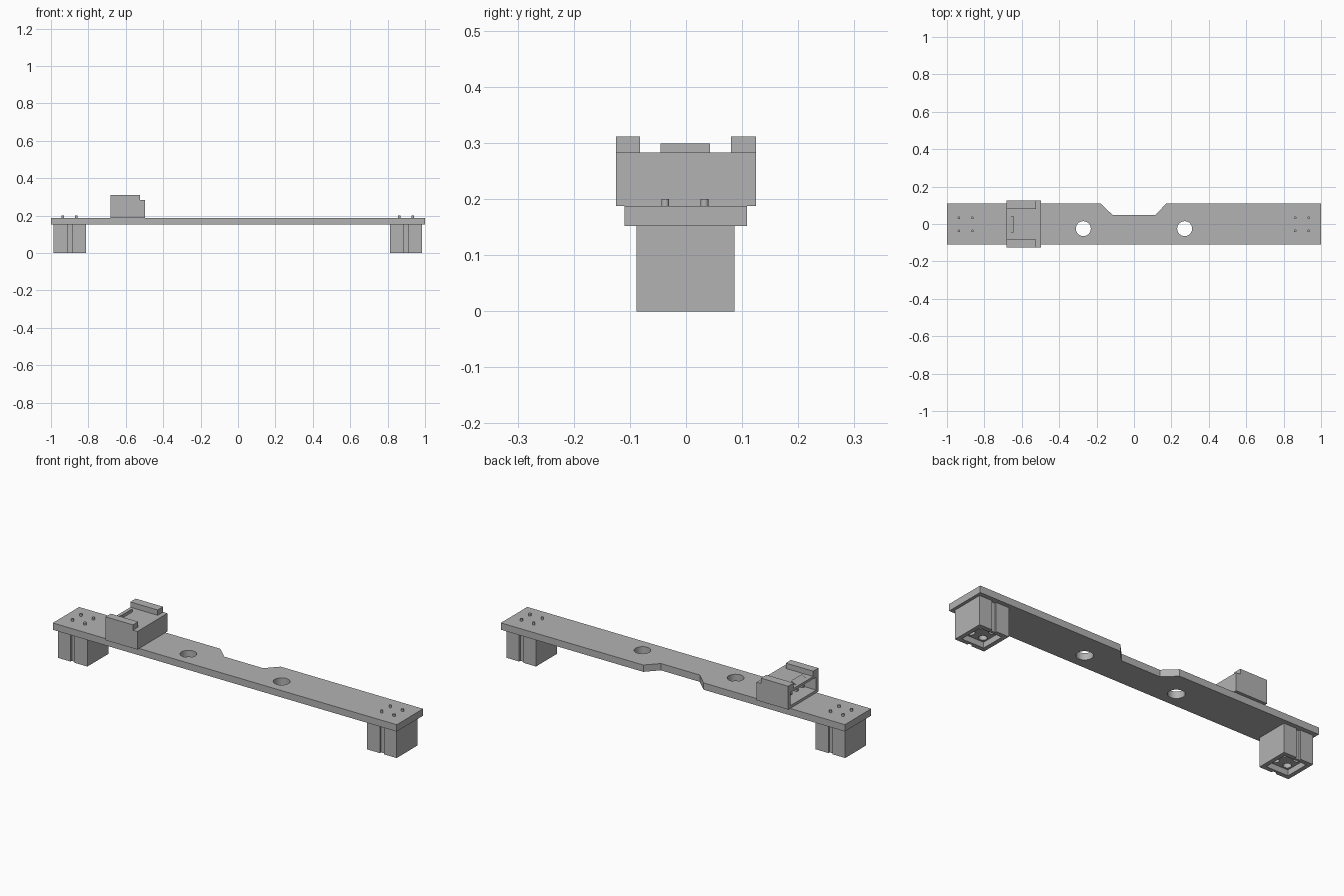
import bpy
import bmesh
from mathutils import Matrix, Vector

cube = bpy.data.objects.get("Cube")
if cube:
    bpy.data.objects.remove(cube, do_unlink=True)

grey = bpy.data.materials.new("plain grey")
grey.use_nodes = True
grey.diffuse_color = (0.45, 0.45, 0.45, 1)
grey.node_tree.nodes["Principled BSDF"].inputs["Base Color"].default_value = (0.45, 0.45, 0.45, 1)


def finish(name, bm):
    bmesh.ops.recalc_face_normals(bm, faces=bm.faces)
    mesh = bpy.data.meshes.new(name)
    bm.to_mesh(mesh)
    bm.free()
    mesh.materials.append(grey)
    obj = bpy.data.objects.new(name, mesh)
    bpy.context.collection.objects.link(obj)
    return obj


def prism(name, outline, low, high, axis="z"):
    """Extrude an outline: (x, y) along z, or (x, z) along y."""
    bm = bmesh.new()
    place = (lambda a, b: (a, b, low)) if axis == "z" else (lambda a, b: (a, low, b))
    face = bm.faces.new([bm.verts.new(place(a, b)) for a, b in outline])
    ext = bmesh.ops.extrude_face_region(bm, geom=[face])
    move = Vector((0, 0, high - low)) if axis == "z" else Vector((0, high - low, 0))
    bmesh.ops.translate(bm, vec=move, verts=[v for v in ext["geom"] if isinstance(v, bmesh.types.BMVert)])
    return finish(name, bm)


def box(name, x, y, z):
    return prism(name, [(x[0], y[0]), (x[1], y[0]), (x[1], y[1]), (x[0], y[1])], z[0], z[1])


def cylinder(name, x, y, z, radius, sides=24):
    bm = bmesh.new()
    bmesh.ops.create_cone(bm, cap_ends=True, segments=sides, radius1=radius, radius2=radius,
                          depth=z[1] - z[0], matrix=Matrix.Translation((x, y, (z[0] + z[1]) / 2)))
    return finish(name, bm)


def cut(obj, cutter):
    """Subtract a cutter, apply the result and drop the cutter."""
    mod = obj.modifiers.new("cut", "BOOLEAN")
    mod.operation, mod.solver, mod.object = "DIFFERENCE", "EXACT", cutter
    bpy.ops.object.select_all(action="DESELECT")
    bpy.context.view_layer.objects.active = obj
    obj.select_set(True)
    bpy.ops.object.modifier_apply(modifier=mod.name)
    bpy.data.objects.remove(cutter, do_unlink=True)


def smooth(obj):
    bpy.ops.object.select_all(action="DESELECT")
    bpy.context.view_layer.objects.active = obj
    obj.select_set(True)
    bpy.ops.object.shade_smooth_by_angle()


# Circuit board with a tapered notch at the back and two mounting holes
BOTTOM, TOP = 0.152, 0.188
board = prism("board", [(-1, -0.11), (1, -0.11), (1, 0.109), (0.172, 0.109), (0.113, 0.047),
                        (-0.113, 0.047), (-0.178, 0.109), (-1, 0.109)], BOTTOM, TOP)
for side in (-1, 1):
    cut(board, cylinder("hole_cutter", side * 0.271, -0.025, (0.1, 0.25), 0.04, 48))
smooth(board)

# Sockets under both ends, with a key groove front and back
for label, cx in (("right", -0.9), ("left", 0.898)):
    half, slot, deep, front, back = 0.086, 0.012, 0.01, -0.088, 0.086
    outline = [(-half, front), (-slot, front), (-slot, front + deep), (slot, front + deep),
               (slot, front), (half, front), (half, back), (slot, back), (slot, back - deep),
               (-slot, back - deep), (-slot, back), (-half, back)]
    socket = prism(label + "_socket", [(cx + a, b) for a, b in outline], 0, BOTTOM)
    cut(socket, box("cavity_cutter", (cx - 0.064, cx + 0.064), (-0.065, 0.063), (-0.02, 0.03)))
    for dx in (-0.036, 0.036):
        for y in (-0.037, 0.033):
            cut(socket, cylinder("contact_cutter", cx + dx, y, (0.02, 0.07), 0.02))
            pin = cylinder(label + "_solder_pin", cx + dx, y, (TOP - 0.01, 0.2), 0.007, 16)
            smooth(pin)
    smooth(socket)

# Side-entry connector, open towards the near end of the board
x0, x1 = -0.682, -0.498
housing = box("connector_housing", (x0, x1), (-0.125, 0.125), (TOP, 0.283))
cut(housing, box("mouth_cutter", (x0 - 0.05, x1 - 0.03), (-0.107, 0.107), (TOP + 0.014, 0.27)))
for label, y in (("front", (-0.125, -0.082)), ("back", (0.08, 0.125))):
    box(label + "_guide_rail", (x0, -0.523), y, (0.283, 0.311))

# Latch wedge on the roof
prism("latch_wedge", [(-0.67, 0.283), (-0.643, 0.283), (-0.643, 0.299)], -0.045, 0.043, axis="y")

# Contact blades inside the mouth
for y in (-0.05, 0, 0.05):
    box("contact_blade", (-0.65, x1 - 0.02), (y - 0.008, y + 0.008), (0.228, 0.24))
